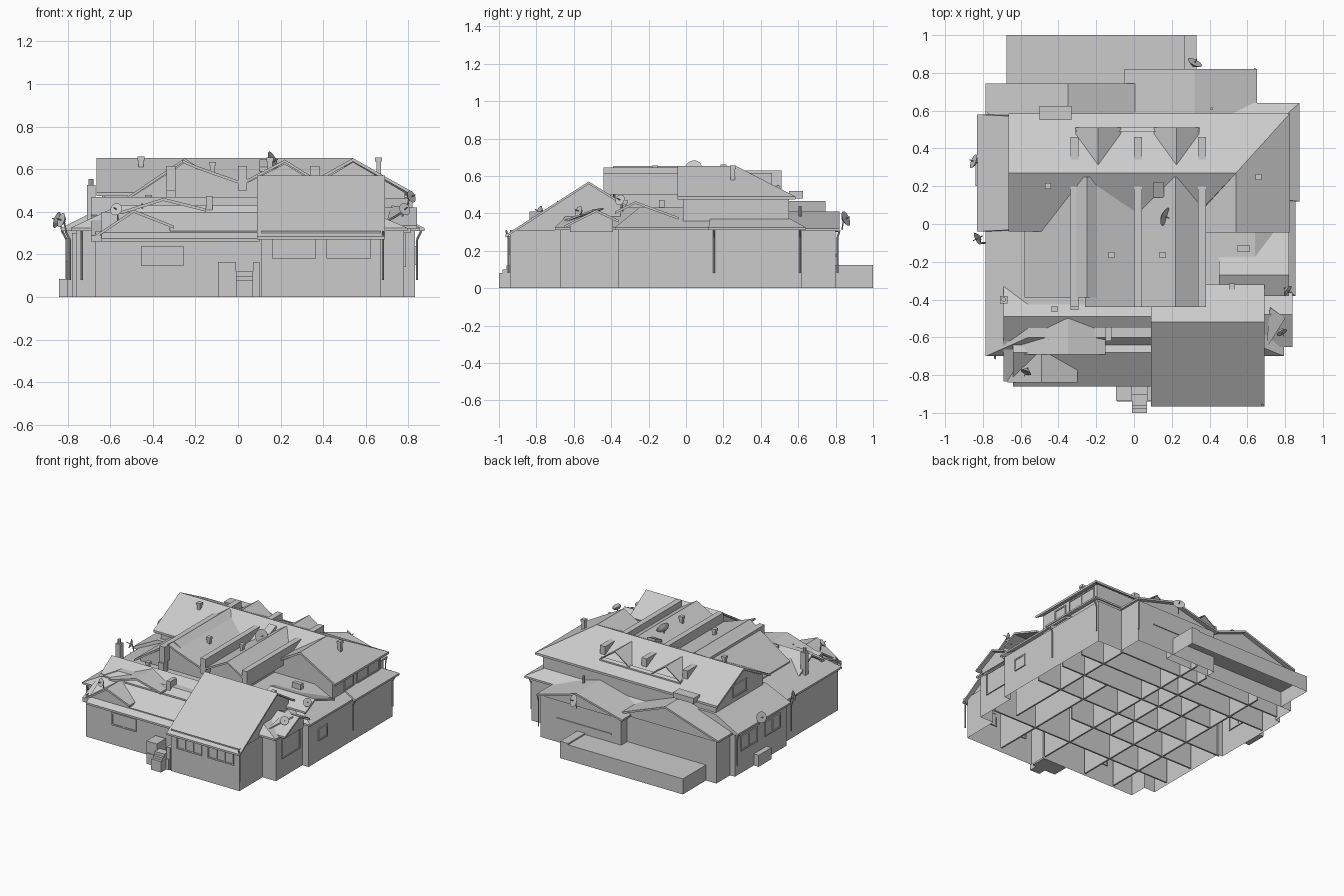
import bpy, bmesh, math
from mathutils import Vector, Matrix

if "Cube" in bpy.data.objects:
    bpy.data.objects.remove(bpy.data.objects["Cube"])


def finish(bm, name):
    bmesh.ops.recalc_face_normals(bm, faces=bm.faces[:])
    me = bpy.data.meshes.new(name)
    bm.to_mesh(me)
    bm.free()
    ob = bpy.data.objects.new(name, me)
    bpy.context.collection.objects.link(ob)
    return ob


def box(name, x0, x1, y0, y1, z0, z1, bottom=True):
    bm = bmesh.new()
    m = Matrix.Translation(((x0+x1)/2, (y0+y1)/2, (z0+z1)/2)) @ Matrix.Diagonal((x1-x0, y1-y0, z1-z0, 1))
    bmesh.ops.create_cube(bm, size=1, matrix=m)
    if not bottom:
        bmesh.ops.delete(bm, geom=[f for f in bm.faces if f.calc_center_median().z < z0 + 1e-5], context='FACES')
    return finish(bm, name)


def prism(name, prof, axis, a, b, open_edge=False):
    """Extrude a (u, z) profile along x or y; open_edge leaves off the last side."""
    bm = bmesh.new()
    P = lambda u, z, s: (s, u, z) if axis == 'x' else (u, s, z)
    A = [bm.verts.new(P(u, z, a)) for u, z in prof]
    B = [bm.verts.new(P(u, z, b)) for u, z in prof]
    n = len(prof)
    bm.faces.new(A)
    bm.faces.new(B)
    for i in range(n - open_edge):
        j = (i + 1) % n
        bm.faces.new((A[i], A[j], B[j], B[i]))
    return finish(bm, name)


def gable(name, axis, a, b, lo, ridge, hi, t=.014, base=None, inset=.03):
    """Roof chevron through three (u, z) points, with walls below down to base."""
    top = [lo, ridge, hi]
    prism(name + "_roof", top + [(u, z - t) for u, z in reversed(top)], axis, a, b)
    if base is not None:
        s0 = (ridge[1] - lo[1]) / (ridge[0] - lo[0])
        s1 = (hi[1] - ridge[1]) / (hi[0] - ridge[0])
        u0, u1 = lo[0] + inset, hi[0] - inset
        prof = [(u0, base), (u0, lo[1] + s0*inset - t), (ridge[0], ridge[1] - t),
                (u1, hi[1] - s1*inset - t), (u1, base)]
        prism(name + "_walls", prof, axis, a + inset, b - inset, True)


def slab(name, pts, t=.016):
    bm = bmesh.new()
    A = [bm.verts.new(p) for p in pts]
    B = [bm.verts.new((p[0], p[1], p[2] - t)) for p in pts]
    bm.faces.new(A)
    bm.faces.new(B)
    for i in range(len(A)):
        j = (i + 1) % len(A)
        bm.faces.new((A[i], A[j], B[j], B[i]))
    return finish(bm, name)


def hip(name, x0, x1, y0, y1, z0, X0, X1, Y0, Y1, z1):
    bm = bmesh.new()
    rect = lambda a, b, c, d, z: [bm.verts.new(p) for p in ((a, c, z), (b, c, z), (b, d, z), (a, d, z))]
    R = [rect(x0, x1, y0, y1, z0 - .014), rect(x0, x1, y0, y1, z0), rect(X0, X1, Y0, Y1, z1)]
    for A, B in zip(R, R[1:]):
        for i in range(4):
            bm.faces.new((A[i], A[(i+1) % 4], B[(i+1) % 4], B[i]))
    bm.faces.new(R[2])
    return finish(bm, name)


def rod(name, p, q, r, seg=8, r2=None):
    p, q = Vector(p), Vector(q)
    d = q - p
    bm = bmesh.new()
    m = Matrix.Translation((p + q) / 2) @ d.to_track_quat('Z', 'Y').to_matrix().to_4x4()
    bmesh.ops.create_cone(bm, cap_ends=True, segments=seg, radius1=r, radius2=r if r2 is None else r2, depth=d.length, matrix=m)
    return finish(bm, name)


# ground floor outer walls
plan = [(.11, -.94), (.67, -.94), (.67, -.67), (.78, -.67), (.78, -.36), (.83, -.36), (.83, .62), (.63, .62), (.63, .8),
        (-.03, .8), (-.03, .73), (-.76, .73), (-.76, .57), (-.8, .57), (-.8, -.03), (-.76, -.03), (-.76, -.69),
        (-.67, -.69), (-.67, -.82), (.11, -.82)]
bm = bmesh.new()
lo = [bm.verts.new((x, y, 0)) for x, y in plan]
hi = [bm.verts.new((x, y, .31)) for x, y in plan]
for i in range(len(plan)):
    j = (i + 1) % len(plan)
    bm.faces.new((lo[i], lo[j], hi[j], hi[i]))
finish(bm, "ground_floor_walls")

# interior partitions, forming rooms
for y, x0, x1 in [(-.55, -.74, .76), (-.3, -.74, .3), (-.05, -.78, .8), (.2, -.5, .8), (.4, -.78, .8), (.6, -.74, .62)]:
    box("partition_across", x0, x1, y, y + .012, 0, .3)
for x, y0, y1 in [(-.5, -.8, .7), (-.25, -.8, .4), (.1, -.8, .78), (.4, -.9, .2), (.6, -.5, .6), (-.05, -.3, .7)]:
    box("partition_along", x, x + .012, y0, y1, 0, .3)

# low skirt roofs around the upper floor
hip("main_low_roof", -.785, .795, -.7, .6, .325, -.56, .55, -.6, .4, .43)
hip("right_low_roof", .3, .875, .12, .64, .325, .35, .66, .14, .45, .43)
hip("right_side_low_roof", .3, .855, -.38, .3, .325, .35, .64, -.25, .25, .43)
hip("left_low_roof", -.83, -.3, -.04, .58, .325, -.64, -.35, -.03, .57, .42)

# back wings and terrace
gable("back_right_wing", 'y', .35, .82, (-.05, .315), (.32, .41), (.65, .32), base=.2)
gable("back_left_wing", 'y', .35, .745, (-.785, .325), (-.35, .465), (.005, .33), base=.2)
box("terrace", -.675, .33, .73, 1.0, 0, .115, False)
box("terrace_rail", .265, .33, .8, 1.0, .115, .125)
box("back_door_frame", .05, .5, .8, .806, .17, .18)

# front wings
gable("front_right_wing", 'x', .09, .69, (-.965, .285), (-.52, .57), (-.32, .445), base=.25)
gable("front_left_rear_ridge", 'x', -.69, .1, (-.62, .385), (-.49, .47), (-.3, .35))
gable("front_left_ridge", 'x', -.64, .1, (-.86, .275), (-.68, .40), (-.58, .37))
box("front_fascia", -.69, .1, -.835, -.82, .26, .29)
slab("front_corner_roof", [(-.69, -.83, .29), (-.6, -.83, .29), (-.6, -.6, .39), (-.69, -.6, .39)])
gable("porch_gable_high", 'y', -.69, -.5, (-.64, .375), (-.35, .465), (-.15, .415))
gable("porch_gable_low", 'y', -.838, -.66, (-.67, .29), (-.49, .41), (-.3, .335), base=.27, inset=.02)

# right side small roofs
gable("right_side_gable", 'x', .45, .82, (-.38, .41), (-.27, .465), (-.04, .38))
gable("right_corner_roof", 'x', .66, .84, (-.65, .335), (-.48, .42), (-.36, .365), base=.3)
slab("right_eave_fin", [(.70, -.66, .36), (.80, -.50, .42), (.72, -.44, .43)], .01)

# upper floor: main ridge, hipped right wing
zr, ze = .652, .49
slab("upper_back_slope", [(-.665, .27, zr), (.54, .27, zr), (.825, .585, ze), (-.665, .585, ze)])
slab("upper_front_slope", [(-.665, .27, zr), (.54, .27, zr), (.25, -.04, ze), (-.665, -.04, ze)])
slab("upper_right_slope", [(.54, -.045, zr), (.825, -.045, ze), (.825, .585, ze), (.54, .27, zr)])
slab("upper_wing_left_slope", [(.54, .27, zr), (.25, -.045, ze), (.54, -.045, zr)])
prism("upper_walls", [(0, .35), (0, ze), (.27, zr - .018), (.55, ze), (.55, .35)], 'x', -.63, .5, True)
prism("upper_right_walls", [(.3, .35), (.3, ze), (.54, zr - .018), (.785, ze), (.785, .35)], 'y', -.015, .27, True)
box("upper_right_back_walls", .5, .785, .26, .55, .35, .49, False)

# two forward gables meeting in a valley
gable("forward_left", 'y', -.39, .25, (-.58, .43), (-.25, zr), (-.19, .612))
gable("forward_valley_left", 'y', -.44, .25, (-.26, .645), (-.2, .618), (.02, .54))
gable("forward_right", 'y', -.44, .25, (.02, .54), (.22, .645), (.34, .57))
prism("forward_walls", [(-.53, .36), (-.53, .45), (-.25, .632), (.02, .525), (.22, .625), (.31, .57), (.31, .36)],
      'y', -.38, .1, True)
# raised fins and their back ends
for x in (-.335, 0, .34):
    box("roof_fin", x, x + .042, -.44, .46, .5, .615)
for x in (-.335, .34):
    box("fin_bracket", x, x + .042, -.455, -.4, .38, .5)

# back dormers
for x in (-.19, .225):
    gable("back_dormer", 'y', .31, .51, (x - .12, .545), (x, .63), (x + .12, .545), t=.008)
slab("dormer_link", [(-.31, .49, .552), (.35, .49, .552), (.35, .51, .54), (-.31, .51, .54)], .01)
box("back_balcony", -.5, -.33, .55, .625, .48, .52)

# front steps and porch walls
box("porch_landing", -.09, .09, -.94, -.82, 0, .08)
box("porch_left_wall", -.095, -.01, -.935, -.83, 0, .165)
box("porch_right_wall", .07, .1, -.935, -.83, 0, .165)
for i in range(3):
    box("step", -.01, .07, -1 + .02*i, -.9, 0, .08 + .02*i)
box("left_plinth", -.84, -.8, .2, .35, 0, .085)


# windows: pane with frame bars, lying on an x or y wall
def window(face, s, u0, u1, z0, z1, n=1):
    def part(name, a, b, c, d, w):
        if face == 'y':
            box(name, a, b, s - w, s + w, c, d)
        else:
            box(name, s - w, s + w, a, b, c, d)
    part("window_pane", u0, u1, z0, z1, .003)
    for z in (z0, z1):
        part("window_sill", u0 - .005, u1 + .005, z - .005, z + .005, .008)
    for i in range(n + 1):
        u = u0 + (u1 - u0)*i/n
        part("window_bar", u - .004, u + .004, z0, z1, .008)


for a in [('y', -.94, .165, .36, .185, .275, 3), ('y', -.94, .42, .62, .185, .275, 3), ('y', -.82, -.45, -.26, .15, .235, 2),
          ('x', .78, -.6, -.4, .145, .3), ('x', .83, -.245, -.15, .155, .235), ('x', .785, .12, .22, .375, .465),
          ('x', .785, .27, .52, .375, .475, 2), ('x', -.8, .32, .5, .17, .27, 2), ('x', -.8, .05, .22, .17, .27, 2),
          ('x', -.63, .2, .35, .46, .54)]:
    window(*a)

# drainpipes with a crook under the eave
for x, y, dx, dy in [(.84, .15, 1, 0), (.84, .61, 1, 0), (.64, .81, 0, 1), (-.79, -.1, -1, 0), (-.735, -.7, 0, -1),
                     (.68, -.95, 0, -1), (-.805, .55, -1, 0)]:
    rod("drainpipe", (x, y, .08), (x, y, .27), .005)
    rod("drainpipe_crook", (x, y, .27), (x + .02*dx, y + .012*dy, .31), .005)

# chimneys, vents and skylight
box("chimney", -.71, -.67, -.42, -.38, .33, .525)
rod("chimney_pot", (-.69, -.4, .525), (-.69, -.4, .555), .012)
for x, y, z in [(-.455, .2, .66), (-.12, -.165, .635), (.15, -.165, .655), (.66, .25, .655), (.52, -.33, .47), (-.42, -.45, .48)]:
    box("vent_stack", x - .011, x + .011, y - .011, y + .011, z - .08, z - .018)
    box("vent_cap", x - .016, x + .016, y - .016, y + .016, z - .018, z)
box("roof_box_front", -.15, -.12, -.62, -.545, .4, .475)
box("roof_box_right", .545, .615, -.145, -.115, .38, .47)
slab("skylight", [(.1, .22, .645), (.16, .22, .645), (.16, .14, .61), (.1, .14, .61)], .02)
rod("vent_pipe_front", (-.45, -.61, .4), (-.45, -.61, .44), .005)
rod("vent_pipe_back", (.41, .61, .36), (.41, .61, .44), .008)

# satellite dishes: shallow bowl, feed arm and mast
for x, y, z, dx, dy, r in [(-.825, -.075, .36, -1, -.5, .035), (-.845, .33, .36, -1, .4, .04), (.16, .04, .635, .8, -.3, .05),
                           (.81, -.35, .47, .8, -.6, .03), (.78, -.57, .41, .5, -.8, .03), (-.57, -.78, .41, -.4, -.9, .03),
                           (.32, .85, .37, .4, .8, .042)]:
    c, d = Vector((x, y, z)), Vector((dx, dy, .35)).normalized()
    rod("dish_bowl", c - d*.01, c + d*.006, r*.45, 16, r)
    rod("dish_arm", c, c + d*.03, .003, 6)
    rod("dish_mast", c - d*.01, c - Vector((dx, dy, 0))*.02 - Vector((0, 0, .06)), .004, 6)
